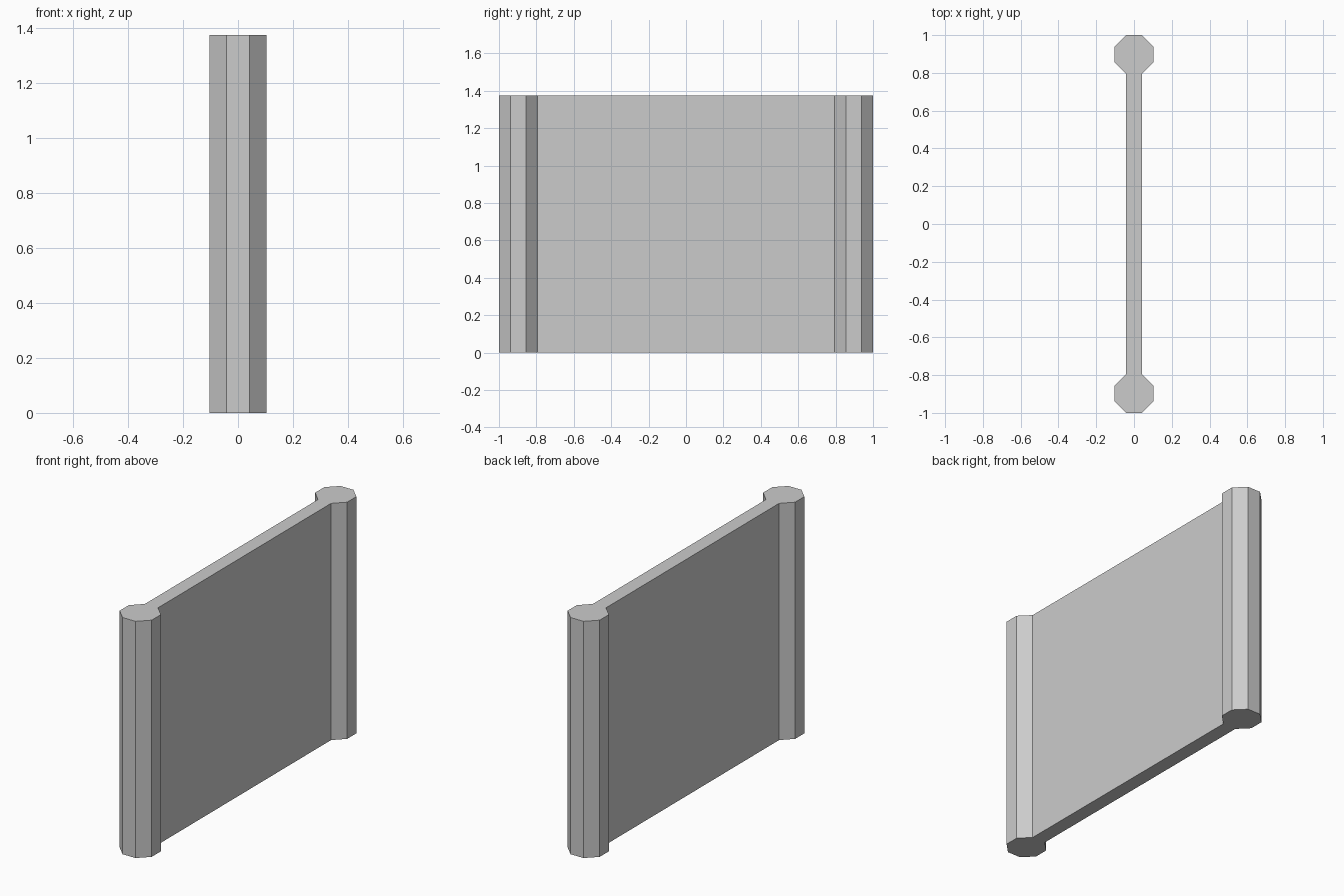
import bpy
import bmesh

if "Cube" in bpy.data.objects:
    bpy.data.objects.remove(bpy.data.objects["Cube"])

HEIGHT = 1.375
POST_Y = 0.897    # post centre distance from the middle
RADIUS = 0.103    # flat-to-centre distance of the octagonal posts
HALF = 0.042      # half an octagon side, also half the panel thickness

# Right half of the back post, from the panel junction outwards
quarter = [(HALF, POST_Y - RADIUS), (RADIUS, POST_Y - HALF),
           (RADIUS, POST_Y + HALF), (HALF, POST_Y + RADIUS)]

# Mirror the quarter outline into the full dumbbell-shaped plan
back = quarter + [(-x, y) for x, y in reversed(quarter)]
outline = back + [(-x, -y) for x, y in back]

# Wall panel with end posts: extrude the plan upwards
bm = bmesh.new()
base = bm.faces.new([bm.verts.new((x, y, 0)) for x, y in outline])
top = bmesh.ops.extrude_face_region(bm, geom=[base], use_keep_orig=True)["geom"]
bmesh.ops.translate(bm, vec=(0, 0, HEIGHT),
                    verts=[g for g in top if isinstance(g, bmesh.types.BMVert)])
bmesh.ops.recalc_face_normals(bm, faces=bm.faces)

mesh = bpy.data.meshes.new("wall_panel_with_posts")
bm.to_mesh(mesh)
bm.free()
wall = bpy.data.objects.new("wall_panel_with_posts", mesh)
bpy.context.collection.objects.link(wall)
